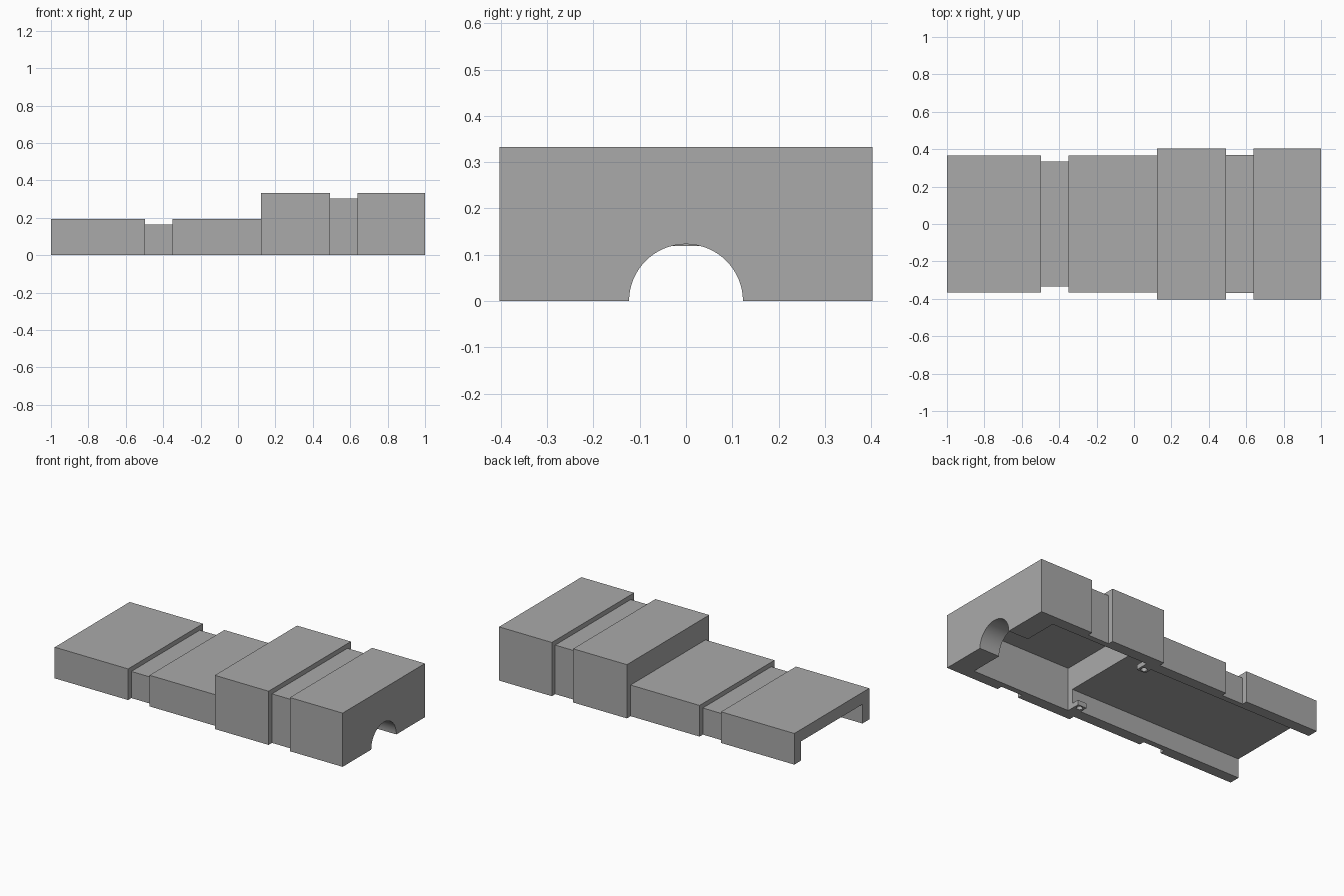
import bpy
from math import pi

old = bpy.data.objects.get("Cube")
if old:
    bpy.data.objects.remove(old, do_unlink=True)

grey = bpy.data.materials.new("plain grey")
grey.use_nodes = True
grey.diffuse_color = (0.4, 0.4, 0.4, 1)
grey.node_tree.nodes["Principled BSDF"].inputs["Base Color"].default_value = (0.4, 0.4, 0.4, 1)


def box(name, x0, x1, y0, y1, z0, z1):
    """Axis-aligned box with its mesh in world coordinates."""
    bpy.ops.mesh.primitive_cube_add(size=1)
    ob = bpy.context.object
    ob.name = name
    for v in ob.data.vertices:
        v.co = (x1 if v.co.x > 0 else x0, y1 if v.co.y > 0 else y0, z1 if v.co.z > 0 else z0)
    ob.data.materials.append(grey)
    return ob


def sleeve(name, x0, x1, half_width, height, bottom=0.0):
    return box(name, x0, x1, -half_width, half_width, bottom, height)


def combine(target, tool, operation):
    """Apply a boolean and discard the tool."""
    mod = target.modifiers.new(operation, 'BOOLEAN')
    mod.operation = operation
    mod.solver = 'EXACT'
    mod.object = tool
    bpy.context.view_layer.objects.active = target
    bpy.ops.object.modifier_apply(modifier=mod.name)
    bpy.data.objects.remove(tool, do_unlink=True)


# Outer cover: recessed cores joined to the wider blocks, leaving bands between
cover = sleeve("stepped_cover", -0.9, 0.3, 0.335, 0.165)
for part in [
    ("low_end_block", -1, -0.497, 0.367, 0.193),
    ("low_inner_block", -0.35, 0.2, 0.367, 0.193),
    ("tall_core", 0.3, 0.9, 0.37, 0.304),
    ("tall_inner_block", 0.123, 0.492, 0.403, 0.333),
    ("tall_end_block", 0.638, 1, 0.403, 0.333),
]:
    combine(cover, sleeve(*part), 'UNION')

# Hollow underside, open at the low end
combine(cover, sleeve("low_cavity", -1.1, 0.3, 0.3, 0.119, -0.1), 'DIFFERENCE')
combine(cover, sleeve("tall_cavity", 0.19, 0.863, 0.335, 0.267, -0.1), 'DIFFERENCE')

# Round arch through the tall end wall
bpy.ops.mesh.primitive_cylinder_add(vertices=64, radius=0.123, depth=0.3,
                                    location=(0.95, 0, 0), rotation=(0, pi / 2, 0))
arch = bpy.context.object
arch.data.materials.append(grey)
combine(cover, arch, 'DIFFERENCE')

# Small fixing tabs with holes, inside the walls at the step
for side, label in ((1, "left"), (-1, "right")):
    ys = sorted((side * 0.25, side * 0.31))
    tab = box(label + "_fixing_tab", 0.13, 0.19, *ys, 0, 0.03)
    bpy.ops.mesh.primitive_cylinder_add(vertices=16, radius=0.018, depth=0.2,
                                        location=(0.16, side * 0.275, 0))
    hole = bpy.context.object
    hole.data.materials.append(grey)
    combine(tab, hole, 'DIFFERENCE')

# Smooth arch with crisp edges elsewhere
bpy.ops.object.select_all(action='DESELECT')
cover.select_set(True)
bpy.context.view_layer.objects.active = cover
bpy.ops.object.shade_smooth_by_angle(angle=0.5)
